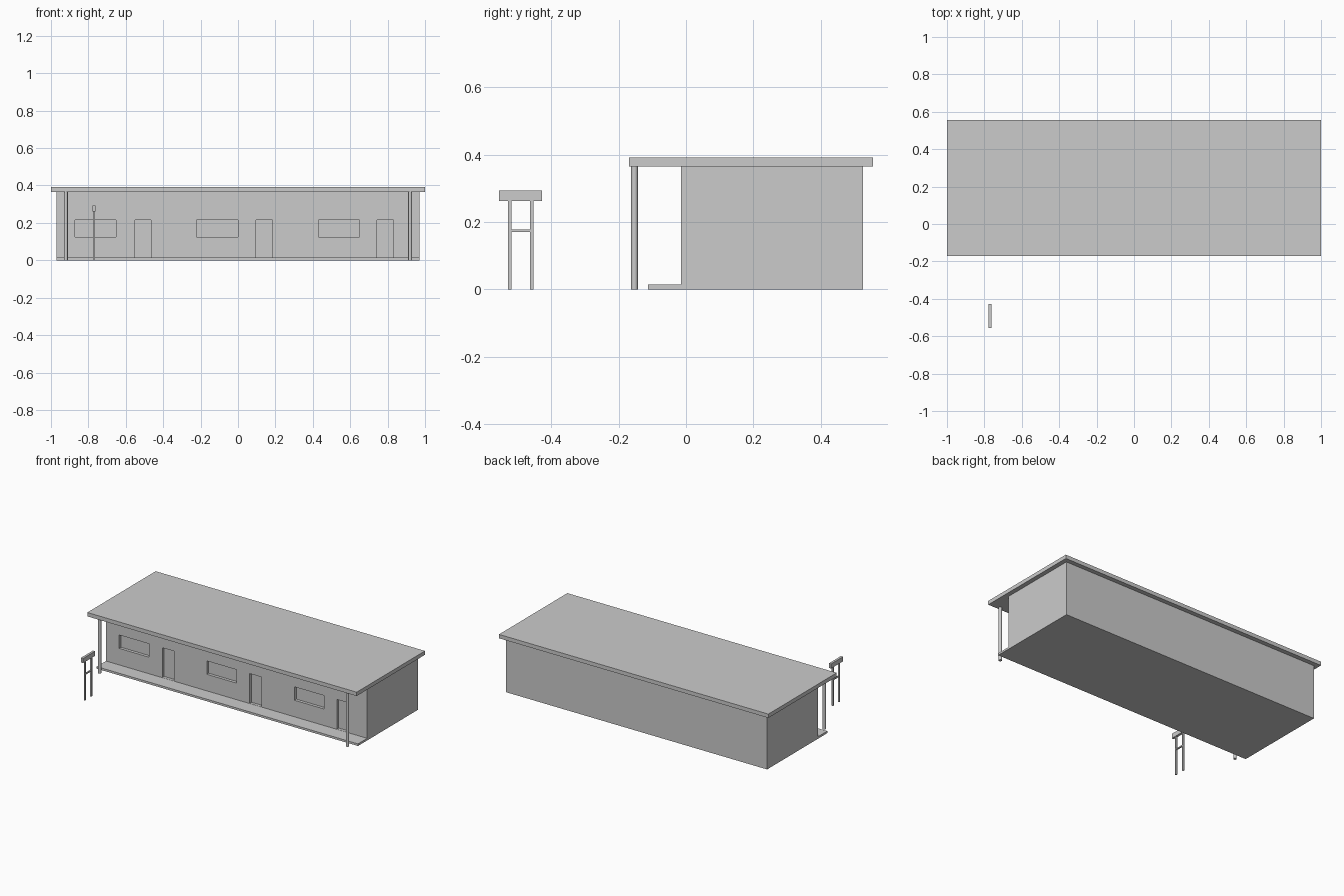
import bpy

if "Cube" in bpy.data.objects:
    bpy.data.objects.remove(bpy.data.objects["Cube"])


def box(name, x0, x1, y0, y1, z0, z1):
    """Axis-aligned box from its limits."""
    bpy.ops.mesh.primitive_cube_add(size=1, location=((x0 + x1) / 2, (y0 + y1) / 2, (z0 + z1) / 2))
    ob = bpy.context.object
    ob.name = name
    ob.scale = (x1 - x0, y1 - y0, z1 - z0)
    bpy.ops.object.transform_apply(location=False, rotation=False, scale=True)
    return ob


def post(name, x, y, radius, z1):
    """Round upright standing on the ground."""
    bpy.ops.mesh.primitive_cylinder_add(vertices=16, radius=radius, depth=z1, location=(x, y, z1 / 2))
    ob = bpy.context.object
    ob.name = name
    bpy.ops.object.shade_smooth_by_angle()
    return ob


FRONT = -0.015   # front wall plane
RECESS = 0.02    # depth of doors and windows

# Main block, with recessed windows and doors along the front
building = box("building", -0.97, 0.97, FRONT, 0.525, 0, 0.365)


def recess(name, x0, x1, z0, z1):
    cutter = box(name, x0, x1, FRONT - 0.02, FRONT + RECESS, z0, z1)
    cutter.hide_render = True
    cutter.hide_set(True)
    mod = building.modifiers.new(name, 'BOOLEAN')
    mod.operation = 'DIFFERENCE'
    mod.solver = 'EXACT'
    mod.object = cutter


for i in range(3):
    wx = -0.872 + 0.651 * i
    dx = -0.552 + 0.648 * i
    recess(f"window_cutter_{i + 1}", wx, wx + 0.22, 0.125, 0.215)
    recess(f"door_cutter_{i + 1}", dx, dx + 0.088, 0.015, 0.215)

# Apply the cuts and drop the cutters
bpy.context.view_layer.objects.active = building
for mod in list(building.modifiers):
    cutter = mod.object
    bpy.ops.object.modifier_apply(modifier=mod.name)
    bpy.data.objects.remove(cutter)

# Flat overhanging roof and raised walkway
box("roof", -1, 1, -0.17, 0.555, 0.365, 0.391)
box("walkway", -0.97, 0.97, -0.113, FRONT, 0, 0.014)

# Porch posts under the front roof corners
for side, x in (("left", -0.92), ("right", 0.92)):
    post(f"porch_post_{side}", x, -0.153, 0.01, 0.365)

# Roadside sign on two legs with a crossbar
SX = -0.77
for side, y in (("front", -0.524), ("back", -0.458)):
    box(f"sign_leg_{side}", SX - 0.005, SX + 0.005, y - 0.005, y + 0.005, 0, 0.264)
box("sign_crossbar", SX - 0.004, SX + 0.004, -0.522, -0.46, 0.17, 0.178)
box("sign_board", SX - 0.008, SX + 0.008, -0.555, -0.427, 0.262, 0.293)
